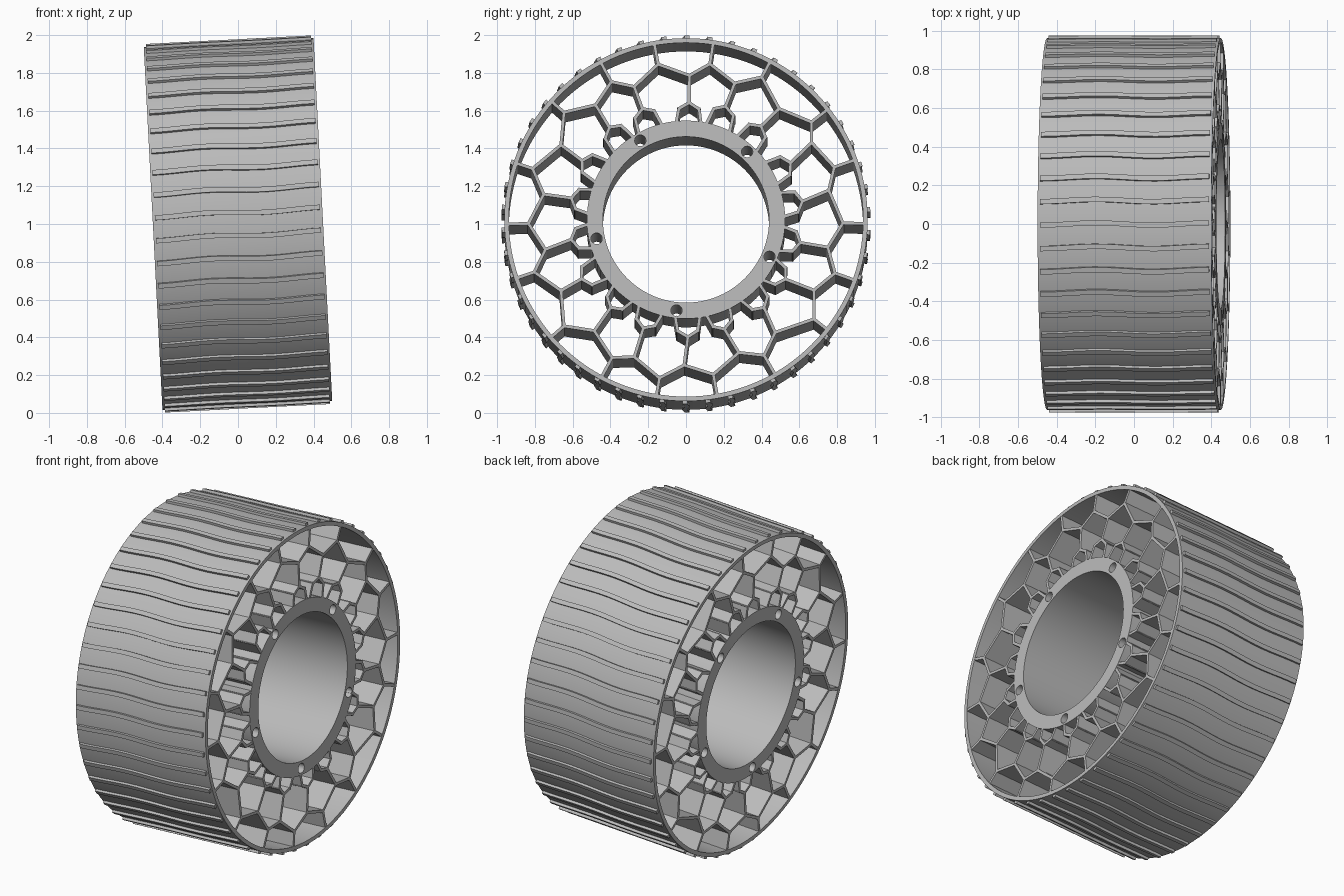
import bpy, bmesh, math, random
from math import sin, cos, pi, radians
from mathutils import Matrix, Vector

random.seed(4)
cube = bpy.data.objects.get("Cube")
if cube:
    bpy.data.objects.remove(cube, do_unlink=True)

HALF = 0.45                       # half width of the wheel
RIM_OUT, RIM_IN = 0.962, 0.938
HUB_OUT, HUB_IN = 0.525, 0.44
CELLS, TREADS = 18, 50

# Profiles lie in the local XY plane, the axle is local Z, leaning a little
AXLE = Matrix(((0, 0, 1, 0), (1, 0, 0, 0), (0, 1, 0, 0), (0, 0, 0, 1)))
PLACE = Matrix.Translation((0, 0, 1)) @ Matrix.Rotation(radians(-2.95), 4, 'Y') @ AXLE

grey = bpy.data.materials.new("plain grey")
grey.use_nodes = True
grey.diffuse_color = (0.5, 0.5, 0.5, 1)
grey.node_tree.nodes["Principled BSDF"].inputs["Base Color"].default_value = (0.5, 0.5, 0.5, 1)


def polar(angle, r):
    return Vector((r * cos(angle), r * sin(angle), 0))


def finish(obj, smooth):
    """Place the part on the leaning axle and shade it."""
    obj.data.transform(PLACE)
    obj.data.materials.clear()
    obj.data.materials.append(grey)
    bpy.ops.object.select_all(action='DESELECT')
    obj.select_set(True)
    bpy.context.view_layer.objects.active = obj
    if smooth:
        bpy.ops.object.shade_smooth_by_angle(angle=radians(30))


def mesh_object(name, bm, smooth=False):
    bmesh.ops.recalc_face_normals(bm, faces=bm.faces)
    mesh = bpy.data.meshes.new(name)
    bm.to_mesh(mesh)
    bm.free()
    obj = bpy.data.objects.new(name, mesh)
    bpy.context.collection.objects.link(obj)
    finish(obj, smooth)


def plate(name, circles):
    """Extruded disc outline; circles holds (centre, radius, segments)."""
    curve = bpy.data.curves.new(name, 'CURVE')
    curve.dimensions, curve.fill_mode, curve.extrude = '2D', 'BOTH', HALF
    for centre, radius, count in circles:
        spline = curve.splines.new('POLY')
        spline.points.add(count - 1)
        spline.use_cyclic_u = True
        for i, p in enumerate(spline.points):
            p.co = (centre + polar(2 * pi * i / count, radius)).to_4d()
    temp = bpy.data.objects.new(name + "_outline", curve)
    bpy.context.collection.objects.link(temp)
    bpy.context.view_layer.update()
    mesh = bpy.data.meshes.new_from_object(temp.evaluated_get(bpy.context.evaluated_depsgraph_get()))
    bpy.data.objects.remove(temp, do_unlink=True)
    bm = bmesh.new()
    bm.from_mesh(mesh)
    bpy.data.meshes.remove(mesh)
    bmesh.ops.remove_doubles(bm, verts=bm.verts, dist=0.0001)
    mesh_object(name, bm, True)


# Outer band and hub with five bolt holes
zero = Vector((0, 0, 0))
plate("outer_band", [(zero, RIM_OUT, 128), (zero, RIM_IN, 128)])
bolts = [(polar(radians(48 + 72 * k), 0.484), 0.03, 20) for k in range(5)]
plate("hub", [(zero, HUB_OUT, 96), (zero, HUB_IN, 96)] + bolts)


# Honeycomb web between hub and band
def wall(bm, a, b, thick=0.017):
    d = (b - a).normalized()
    a, b = a - d * thick * 0.4, b + d * thick * 0.4
    n = Vector((-d.y, d.x, 0)) * thick / 2
    base = [bm.verts.new(p + Vector((0, 0, -HALF + 0.002))) for p in (a + n, a - n, b - n, b + n)]
    face = bm.faces.new(base)
    out = bmesh.ops.extrude_face_region(bm, geom=[face])
    top = [v for v in out['geom'] if isinstance(v, bmesh.types.BMVert)]
    bmesh.ops.translate(bm, verts=top, vec=(0, 0, 2 * HALF - 0.004))


def ring(radius, shift, wobble):
    step = 2 * pi / CELLS
    return [polar((k + shift + random.uniform(-wobble, wobble)) * step,
                  radius + random.uniform(-wobble, wobble) * 0.15) for k in range(CELLS)]


forks = ring(0.845, 0, 0.12)
joints = ring(0.77, 0.5, 0.1)
roofs = ring(0.625, 0.5, 0.08)
web = bmesh.new()
for k in range(CELLS):
    wall(web, forks[k], forks[k].normalized() * (RIM_IN + 0.005))
    wall(web, joints[k], roofs[k])
    for m in (k, k - 1):
        wall(web, forks[k], joints[m])
    # small cell standing on the hub
    middle = math.atan2(roofs[k].y, roofs[k].x)
    for side in (-1, 1):
        eave = polar(middle + side * 0.09, roofs[k].length - 0.03)
        wall(web, roofs[k], eave)
        wall(web, eave, polar(middle + side * 0.125, HUB_OUT - 0.005))
mesh_object("honeycomb_web", web)

# Wavy tread ribs around the band, one of them at the very top
ribs = bmesh.new()
STEPS, LENGTH, WIDTH = 16, HALF - 0.012, 0.027
for k in range(TREADS):
    rows = []
    for i in range(STEPS + 1):
        u = 2 * i / STEPS - 1
        # the wave runs along the axle
        mid = pi / 2 + 2 * pi * k / TREADS + 0.006 * sin(1.5 * pi * u)
        corners = ((-1, RIM_OUT - 0.004), (-1, 0.977), (1, 0.977), (1, RIM_OUT - 0.004))
        rows.append([ribs.verts.new(polar(mid + s * WIDTH / 2, r) + Vector((0, 0, u * LENGTH)))
                     for s, r in corners])
    for p, q in zip(rows, rows[1:]):
        for j in range(4):
            ribs.faces.new((p[j], p[j - 1], q[j - 1], q[j]))
    ribs.faces.new(rows[0])
    ribs.faces.new(rows[-1])
mesh_object("tread_ribs", ribs, True)
